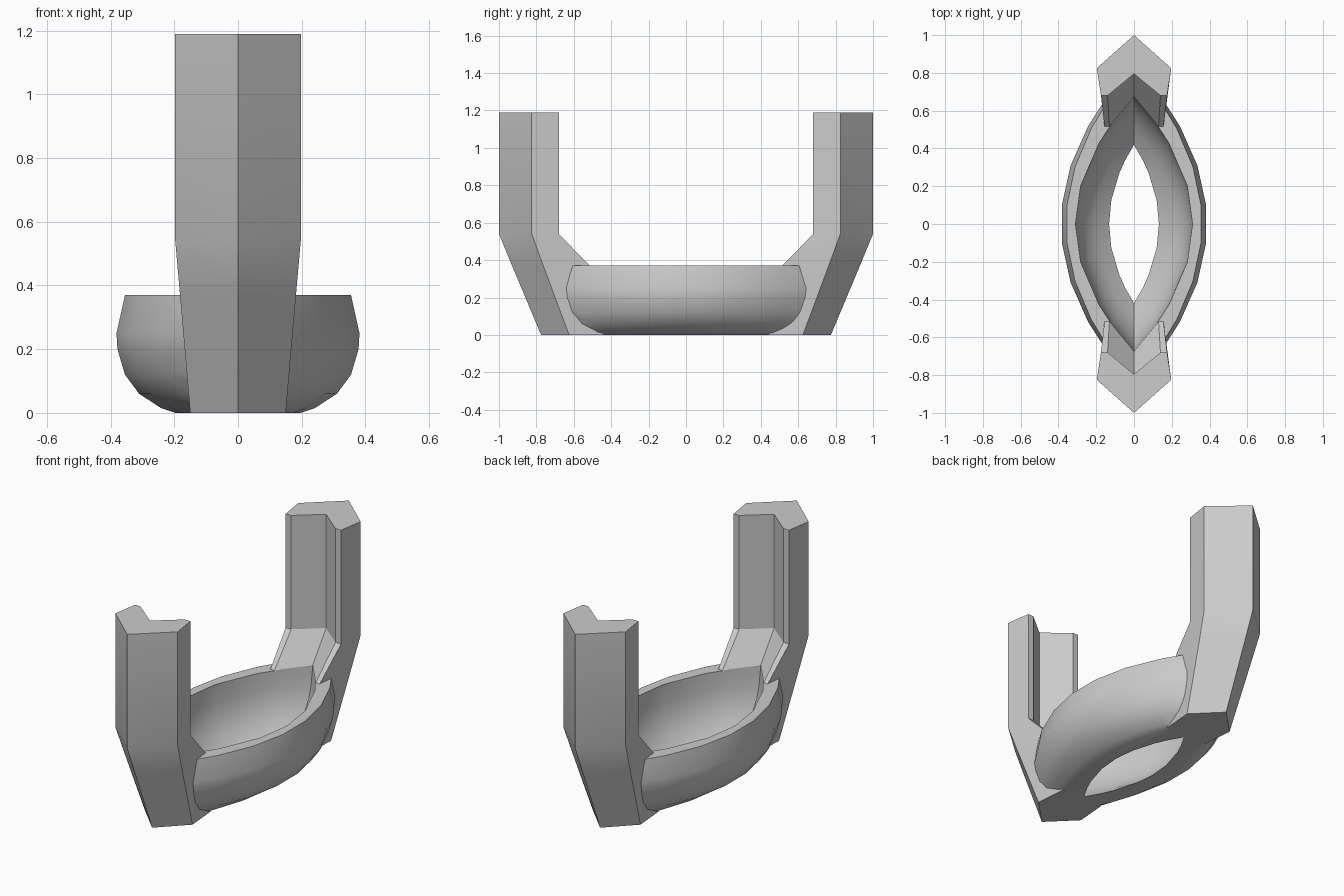
import bpy, bmesh

if "Cube" in bpy.data.objects:
    bpy.data.objects.remove(bpy.data.objects["Cube"])


def loft(name, sections):
    """Closed solid through a stack of (z, outline) sections."""
    bm = bmesh.new()
    rings = [[bm.verts.new((x, y, z)) for x, y in pts] for z, pts in sections]
    for a, b in zip(rings, rings[1:]):
        n = len(a)
        for i in range(n):
            j = (i + 1) % n
            bm.faces.new((a[i], a[j], b[j], b[i]))
    bm.faces.new(rings[0][::-1])
    bm.faces.new(rings[-1])
    bmesh.ops.recalc_face_normals(bm, faces=bm.faces[:])
    me = bpy.data.meshes.new(name)
    bm.to_mesh(me)
    bm.free()
    ob = bpy.data.objects.new(name, me)
    bpy.context.collection.objects.link(ob)
    return ob


def almond(half_width, half_length, steps):
    """Pointed oval outline; steps are fractions along the half length."""
    ys = sorted(set([-s for s in steps] + list(steps)), reverse=True)
    curve = [(half_width * (1 - t * t), half_length * t) for t in ys]
    return curve + [(-x, y) for x, y in curve[-2:0:-1]]


def combine(target, tool, operation):
    mod = target.modifiers.new(operation.lower(), 'BOOLEAN')
    mod.operation, mod.solver, mod.object = operation, 'EXACT', tool
    bpy.context.view_layer.objects.active = target
    bpy.ops.object.modifier_apply(modifier=mod.name)
    bpy.data.objects.remove(tool)


# Bowl-shaped pointed ring, outer skin: z, half width, half length
outer = [(0, .20, .70), (.015, .245, .72), (.06, .315, .77), (.12, .36, .81),
         (.2, .384, .84), (.25, .387, .85), (.37, .36, .83)]
body = loft("cradle_frame", [(z, almond(w, l, (.12, .365, .61, .8, 1)))
                             for z, w, l in outer])

# Chevron post: z, outer tip y, corner x, corner y, lip y, lip outer x, lip inner x, notch y
post = [(0, .775, .15, .625, .44, .135, .10, .36),
        (.37, .93, .182, .763, .515, .156, .13, .67),
        (.54, 1.0, .197, .825, .68, .175, .14, .795),
        (1.19, 1.0, .197, .825, .68, .175, .14, .795)]


def chevron(row, s):
    z, tip, cx, cy, ly, lo, li, notch = row
    half = [(cx, cy), (lo, ly), (li, ly)]
    pts = [(0, tip)] + half + [(0, notch)] + [(-x, y) for x, y in half[::-1]]
    return z, [(s * x, s * y) for x, y in pts]


for side, s in (("front", -1), ("back", 1)):
    combine(body, loft(side + "_post", [chevron(r, s) for r in post]), 'UNION')

# Hollow of the bowl, open at top and bottom
inner = [(-.05, .132, .42), (0, .132, .42), (.06, .21, .52), (.12, .262, .59),
         (.2, .295, .64), (.27, .308, .66), (.37, .31, .674), (.45, .31, .674)]
combine(body, loft("hollow_cutter", [(z, almond(w, l, (0, .3, .64, .8, 1)))
                                     for z, w, l in inner]), 'DIFFERENCE')

# Smooth the curved skin, keep the hard edges
body.select_set(True)
bpy.context.view_layer.objects.active = body
bpy.ops.object.shade_smooth_by_angle(angle=0.52)
